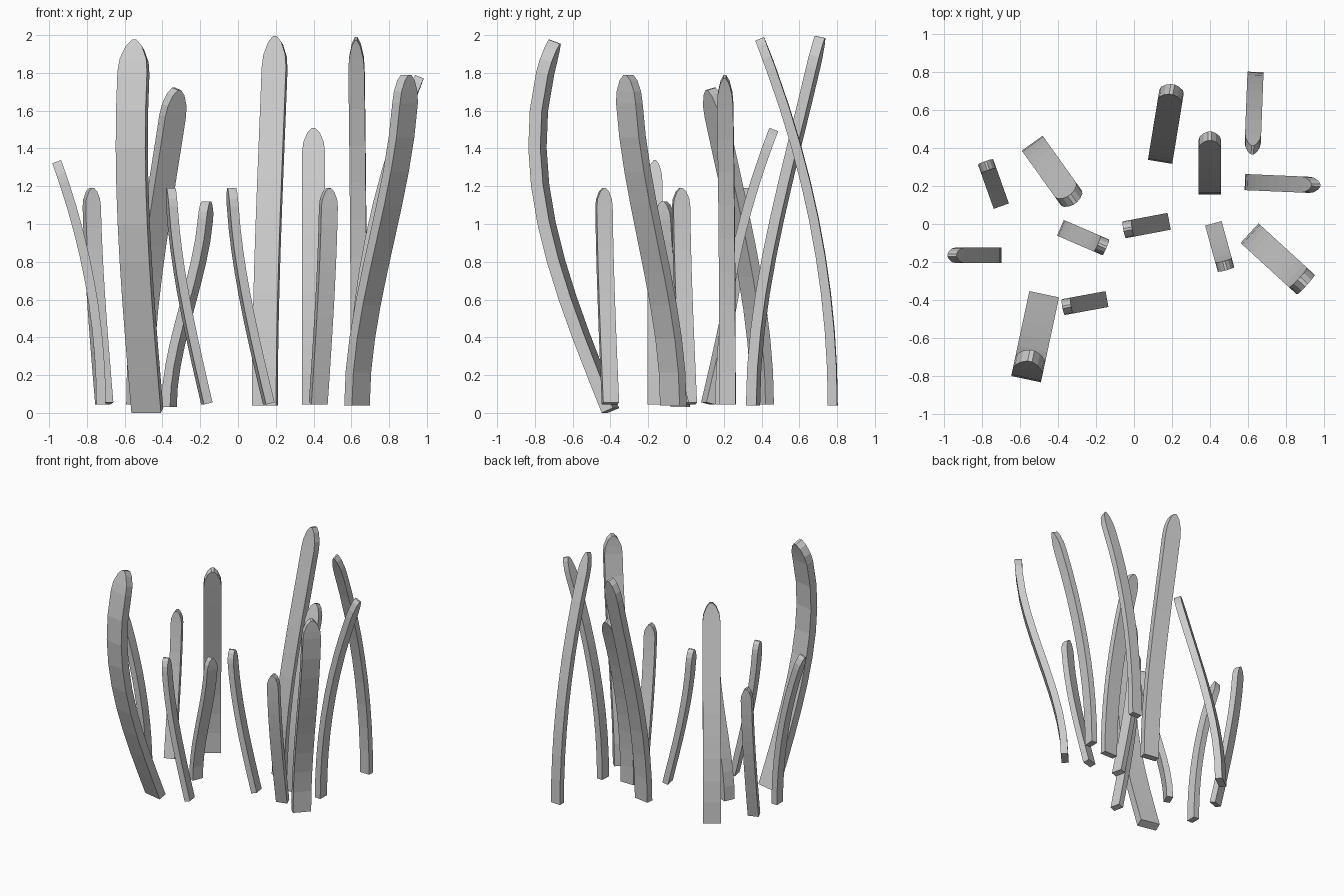
import bpy, bmesh
from mathutils import Vector

if "Cube" in bpy.data.objects:
    bpy.data.objects.remove(bpy.data.objects["Cube"])

# bend styles: coefficients a, b of the lean curve a*t + b*t^2 + (1-a-b)*t^3
ARCH, HOOK, ESS, SOFT, BOW = (0, 1), (1.4, 0), (0, 3), (0, 1.8), (2.65, .13)

# base x, y, z | tip x, y, z | width, thickness | bend
BLADES = [
    (-.708, .117, .05, -.776, .308, 1.19, .085, .05, HOOK),
    (-.521, .404, .045, -.325, .13, 1.715, .135, .055, SOFT),
    (-.480, -.400, .013, -.543, -.695, 1.965, .16, .065, BOW),
    (-.725, -.165, .045, -.96, -.165, 1.33, .08, .05, ARCH),
    (-.365, -.03, .03, -.168, -.115, 1.12, .09, .05, ESS),
    (-.165, -.40, .05, -.355, -.435, 1.19, .085, .047, HOOK),
    (.163, .01, .05, -.033, -.027, 1.19, .09, .047, HOOK),
    (.142, .355, .04, .20, .71, 1.99, .13, .055, SOFT),
    (.40, .18, .045, .40, .465, 1.50, .12, .05, ARCH),
    (.64, .777, .04, .625, .39, 1.98, .085, .05, ARCH),
    (.61, .22, .045, .96, .205, 1.78, .085, .05, ARCH),
    (.425, -.02, .05, .48, -.22, 1.19, .09, .05, HOOK),
    (.63, -.067, .04, .89, -.305, 1.79, .14, .055, ESS),
]

# rows along a blade (fraction of height, relative width): straight body, rounded tip
BODY, TIP = 9, .915
ROWS = [(TIP * i / BODY, 1) for i in range(BODY + 1)]
ROWS += [(TIP + (1 - TIP) * f, w) for f, w in ((.4, .9), (.8, .55), (1, .15))]


def make_blade(name, bx, by, bz, tx, ty, tz, width, thick, bend):
    a, b = bend
    c = 1 - a - b
    base, lean = Vector((bx, by, bz)), Vector((tx - bx, ty - by, 0))
    out = lean.normalized()
    side = out.cross(Vector((0, 0, 1)))
    bm = bmesh.new()
    rings = []
    for t, w in ROWS:
        p = base + lean * (a*t + b*t*t + c*t**3) + Vector((0, 0, (tz - bz) * t))
        tangent = lean * (a + 2*b*t + 3*c*t*t) + Vector((0, 0, tz - bz))
        normal = side.cross(tangent).normalized()
        rings.append([bm.verts.new(p + side * (u * w * width / 2) + normal * (v * thick / 2))
                      for u, v in ((-1, -1), (1, -1), (1, 1), (-1, 1))])
    for lo, hi in zip(rings, rings[1:]):
        for i in range(4):
            j = (i + 1) % 4
            bm.faces.new((lo[i], lo[j], hi[j], hi[i]))
    bm.faces.new(rings[0])
    bm.faces.new(rings[-1])
    bmesh.ops.recalc_face_normals(bm, faces=bm.faces)
    mesh = bpy.data.meshes.new(name)
    bm.to_mesh(mesh)
    bm.free()
    bpy.context.collection.objects.link(bpy.data.objects.new(name, mesh))


# grass patch
for n, blade in enumerate(BLADES, 1):
    make_blade(f"grass_blade_{n:02d}", *blade)
